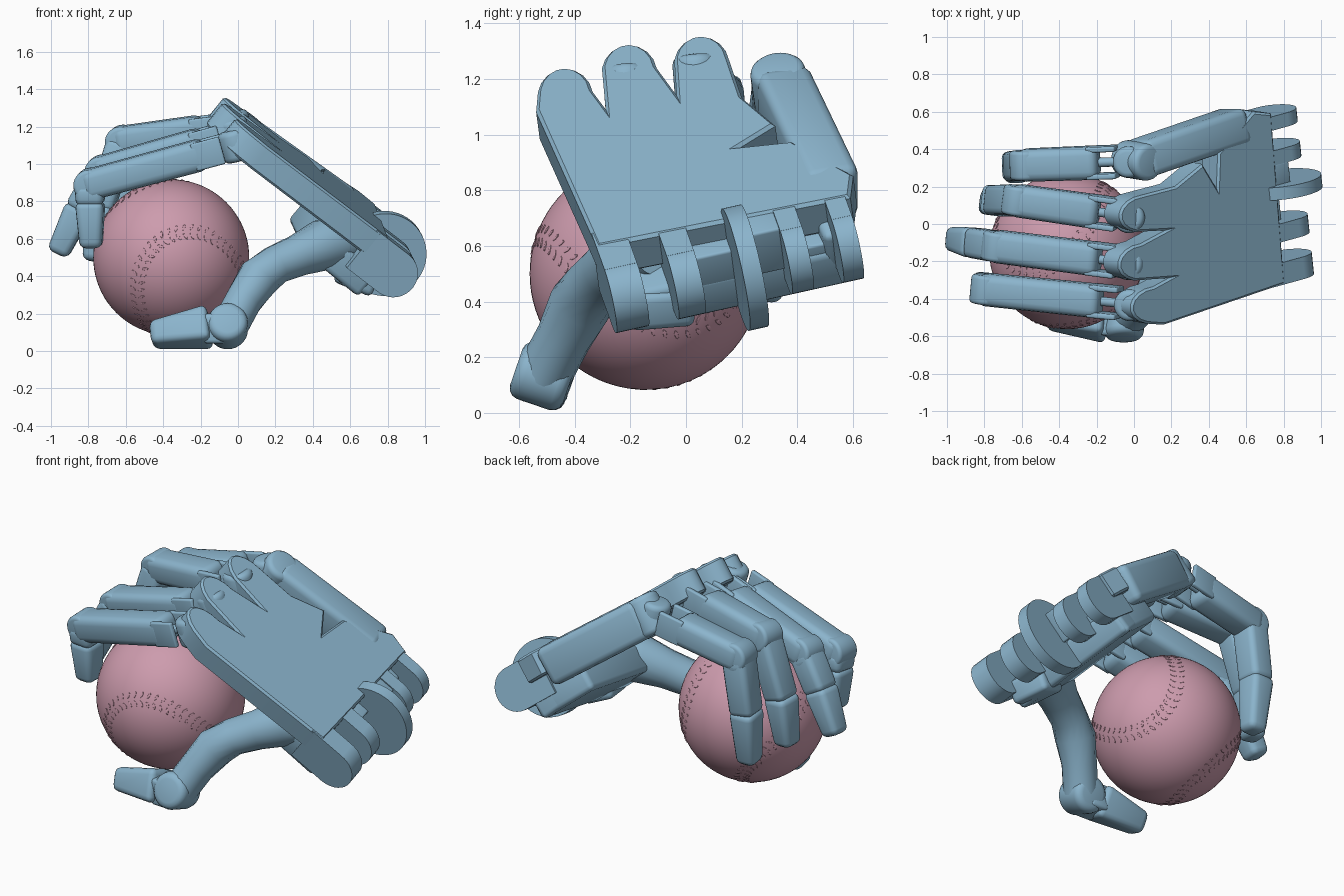
import bpy, bmesh
from math import sin, cos, pi, radians
from mathutils import Vector as V, Matrix

if "Cube" in bpy.data.objects:
    bpy.data.objects.remove(bpy.data.objects["Cube"])


def material(name, rgb):
    m = bpy.data.materials.new(name)
    m.use_nodes = True
    m.diffuse_color = (*rgb, 1)
    m.node_tree.nodes["Principled BSDF"].inputs["Base Color"].default_value = (*rgb, 1)
    return m


BLUE = material("soft_blue", (0.26, 0.46, 0.61))
PINK = material("dusty_pink", (0.61, 0.33, 0.42))


def finish(bm, name, mat=BLUE):
    bmesh.ops.recalc_face_normals(bm, faces=bm.faces)
    me = bpy.data.meshes.new(name)
    bm.to_mesh(me)
    bm.free()
    me.materials.append(mat)
    ob = bpy.data.objects.new(name, me)
    bpy.context.collection.objects.link(ob)
    bpy.ops.object.select_all(action='DESELECT')
    ob.select_set(True)
    bpy.context.view_layer.objects.active = ob
    bpy.ops.object.shade_smooth_by_angle(angle=radians(35))
    return ob


def frame(origin, along, side):
    """Matrix whose z runs along the part and whose x is its width."""
    z = V(along).normalized()
    x = (V(side) - z * z.dot(V(side))).normalized()
    y = z.cross(x)
    m = Matrix((x, y, z)).transposed().to_4x4()
    m.translation = V(origin)
    return m


def bar(name, a, b, w, h, taper=1.0, bevel=0.04, side=(0, 1, 0)):
    """Rounded box from a to b."""
    a, b = V(a), V(b)
    length = (b - a).length
    bm = bmesh.new()
    bmesh.ops.create_cube(bm, size=1)
    for v in bm.verts:
        k = taper if v.co.z > 0 else 1
        v.co = V((v.co.x * w * k, v.co.y * h * k, (v.co.z + 0.5) * length))
    if bevel:
        bmesh.ops.bevel(bm, geom=bm.edges[:], offset=bevel, segments=3,
                        profile=0.5, affect='EDGES')
    bm.transform(frame(a, b - a, side))
    return finish(bm, name)


def rod(name, a, b, r, bevel=0.0, sides=32):
    """Cylinder from a to b."""
    a, b = V(a), V(b)
    bm = bmesh.new()
    bmesh.ops.create_cone(bm, cap_ends=True, segments=sides, radius1=r, radius2=r,
                          depth=(b - a).length)
    if bevel:
        rim = [e for e in bm.edges if abs(e.verts[0].co.z - e.verts[1].co.z) < 1e-5]
        bmesh.ops.bevel(bm, geom=rim, offset=bevel, segments=3, profile=0.5, affect='EDGES')
    bm.transform(frame((a + b) / 2, b - a, (1, 0.1, 0.2)))
    return finish(bm, name)


def loft(name, path, sides=16):
    """Round limb through (point, radius) stations."""
    bm = bmesh.new()
    rings = []
    for i, (p, r) in enumerate(path):
        d = V(path[min(i + 1, len(path) - 1)][0]) - V(path[max(i - 1, 0)][0])
        m = frame(p, d, (0, 1, 0.3))
        rings.append([bm.verts.new(m @ V((r * cos(2 * pi * k / sides), r * sin(2 * pi * k / sides), 0)))
                      for k in range(sides)])
    for r0, r1 in zip(rings, rings[1:]):
        for k in range(sides):
            j = (k + 1) % sides
            bm.faces.new((r0[k], r0[j], r1[j], r1[k]))
    bm.faces.new(rings[0])
    bm.faces.new(rings[-1])
    return finish(bm, name)


# Palm frame: N leaves the back of the hand, W runs along the wrist, D to the knuckles
N = V((0.623, -0.105, 0.775)).normalized()
W = V((-0.123, 0.974, 0.19))
W = (W - N * W.dot(N)).normalized()
D = N.cross(W)
WRIST = V((0.83, -0.25, 0.42))


def hand(s, t, n=0.0):
    return WRIST + W * s + D * t + N * n


def on_back(y, z):
    return V(((1.003 - N.y * y - N.z * z) / N.x, y, z))


# Palm slab with three rounded knuckle lobes
def lobe(y, z, r=0.1):
    return [(y + r * cos(a), z + r * sin(a)) for a in (radians(170 - 20 * i) for i in range(9))]


outline = [(-0.32, 0.6), (-0.54, 1.09)] + lobe(-0.435, 1.145) + [(-0.29, 1.1)]
outline += lobe(-0.205, 1.23) + [(-0.035, 1.15)] + lobe(0.055, 1.26)
outline += [(0.2, 1.14), (0.32, 1.04), (0.19, 0.96), (0.38, 0.98), (0.6, 0.86), (0.59, 0.78)]
bm = bmesh.new()
face = bm.faces.new([bm.verts.new(on_back(*p)) for p in outline])
ext = bmesh.ops.extrude_face_region(bm, geom=[face])["geom"]
lower = [g for g in ext if isinstance(g, bmesh.types.BMVert)]
bmesh.ops.translate(bm, verts=lower, vec=N * -0.15)
rim = [e for e in bm.edges if sum(v in lower for v in e.verts) in (0, 2)]
bmesh.ops.bevel(bm, geom=rim, offset=0.012, segments=1, profile=0.5, affect='EDGES')
finish(bm, "palm")

# Wrist hinge: tabs with rounded ends, and one large disc
for i, (s0, s1) in enumerate([(-0.03, 0.09), (0.2, 0.3), (0.62, 0.7), (0.81, 0.885)]):
    rod(f"wrist_tab_round_{i}", hand(s0, 0), hand(s1, 0), 0.13)
    mid = (s0 + s1) / 2
    bar(f"wrist_tab_{i}", hand(mid, 0), hand(mid, 0.22), s1 - s0, 0.26, bevel=0, side=W)
rod("wrist_disc", hand(0.44, 0), hand(0.51, 0), 0.225, sides=48)
bar("wrist_web", hand(0.4, 0.05, -0.03), hand(0.4, 0.2, -0.03), 0.24, 0.16, bevel=0.01, side=W)
bar("wrist_shoulder", hand(0.56, 0.02, 0.03), hand(0.56, 0.2, 0.03), 0.13, 0.19, bevel=0.01, side=W)
bar("wrist_link", hand(0.76, 0.06, -0.07), hand(0.76, 0.25, -0.07), 0.2, 0.1, bevel=0.01, side=W)
bar("heel_block", hand(0.45, 0.05, -0.14), hand(0.45, 0.44, -0.13), 0.84, 0.17, bevel=0.03, side=W)
bar("heel_side", hand(0.83, 0.05, -0.1), hand(0.8, 0.42, -0.06), 0.1, 0.26, bevel=0.025, side=W)

# Separate outer hand bar that carries the fourth finger
bar("outer_hand_bar", (0.02, 0.345, 1.155), (0.56, 0.53, 0.77), 0.2, 0.23, bevel=0.04)
outer_end = V((0.015, 0.34, 1.155))
rod("outer_knuckle", outer_end - N * 0.115, outer_end + N * 0.115, 0.1, 0.03)

# Fingers: knuckle, two middle joints and tip
fingers = {
    "first": [(-0.01, -0.43, 1.1), (-0.79, -0.35, 0.89), (-0.79, -0.34, 0.78), (-0.785, -0.33, 0.55)],
    "second": [(-0.02, -0.21, 1.16), (-0.73, -0.12, 0.96), (-0.855, -0.1, 0.75), (-0.965, -0.08, 0.52)],
    "third": [(-0.02, 0.04, 1.2), (-0.62, 0.125, 1.12), (-0.74, 0.125, 0.76), (-0.77, 0.11, 0.48)],
    "fourth": [(-0.02, 0.335, 1.17), (-0.58, 0.315, 1.06), (-0.63, 0.31, 0.71), (-0.63, 0.28, 0.4)],
}
for name, pts in fingers.items():
    a, b, c, d = map(V, pts)
    run = (b - a).normalized()
    side = (V((0, 1, 0.08)) - run * run.y).normalized()
    under = run.cross(side)
    base = a + run * 0.17
    rod(f"{name}_knuckle", a - under * 0.085, a + under * 0.085, 0.085, 0.03)
    rod(f"{name}_link", a, base + run * 0.03, 0.025, sides=12)
    for k, sgn in (("left", 1), ("right", -1)):
        off = side * 0.073 * sgn
        bar(f"{name}_{k}_rail", a + run * 0.07 + off, base + run * 0.06 + off,
            0.03, 0.15, bevel=0.01, side=side)
    bar(f"{name}_near_segment", base, b + run * 0.04, 0.18, 0.17, 0.96, 0.045, side)
    rod(f"{name}_joint", b - side * 0.078, b + side * 0.078, 0.085, 0.02)
    bar(f"{name}_middle_segment", b, c, 0.165, 0.155, 0.97, 0.035, side)
    bar(f"{name}_tip_segment", c - (d - c) * 0.08, d, 0.165, 0.155, 0.76, 0.035, side)

# Thumb
loft("thumb_base", [((0.64, -0.1, 0.6), 0.11), ((0.56, -0.14, 0.59), 0.135), ((0.45, -0.2, 0.565), 0.138),
                    ((0.32, -0.27, 0.51), 0.112), ((0.2, -0.33, 0.46), 0.105),
                    ((0.11, -0.38, 0.39), 0.115), ((0.03, -0.44, 0.27), 0.1), ((-0.04, -0.51, 0.14), 0.1)])
rod("thumb_joint", (-0.055, -0.61, 0.165), (-0.055, -0.42, 0.1), 0.108, 0.04)
bar("thumb_neck", (-0.06, -0.515, 0.12), (-0.18, -0.51, 0.12), 0.17, 0.16, bevel=0.02)
bar("thumb_tip", (-0.15, -0.515, 0.13), (-0.465, -0.49, 0.085), 0.21, 0.2, 0.65, 0.035, (0, 1, -0.4))
bar("thumb_socket", (0.55, -0.12, 0.43), (0.72, -0.08, 0.36), 0.24, 0.14, bevel=0.03)

# Ball with a raised stitched seam
CENTRE, R = V((-0.357, -0.145, 0.5)), 0.417
bm = bmesh.new()
bmesh.ops.create_uvsphere(bm, u_segments=64, v_segments=40, radius=R,
                          matrix=Matrix.Translation(CENTRE))
finish(bm, "ball", PINK)

tongue = V((0.37, -0.72, -0.62)).normalized()
tip = V((-0.45, 0, 0.9))
tip = (tip - tongue * tip.dot(tongue)).normalized()
cross = tip.cross(tongue)


def seam(t):
    x, y = 0.75 * cos(t) + 0.25 * cos(3 * t), 0.75 * sin(t) - 0.25 * sin(3 * t)
    return (tongue * (x + y) + cross * (y - x)) * 0.7071 + tip * 0.866 * sin(2 * t)


bm = bmesh.new()
count = 100
for i in range(count):
    t = 2 * pi * i / count
    up = seam(t).normalized()
    run = (seam(t + 0.01) - seam(t - 0.01)).normalized()
    across = up.cross(run)
    for sgn in (-1, 1):
        spot = (up + across * 0.06 * sgn).normalized() * R
        m = frame(CENTRE + spot, up, across + run * 0.5 * sgn)
        bmesh.ops.create_icosphere(bm, subdivisions=1, radius=1,
                                   matrix=m @ Matrix.Diagonal((0.022, 0.008, 0.004, 1)))
finish(bm, "ball_stitches", PINK)
